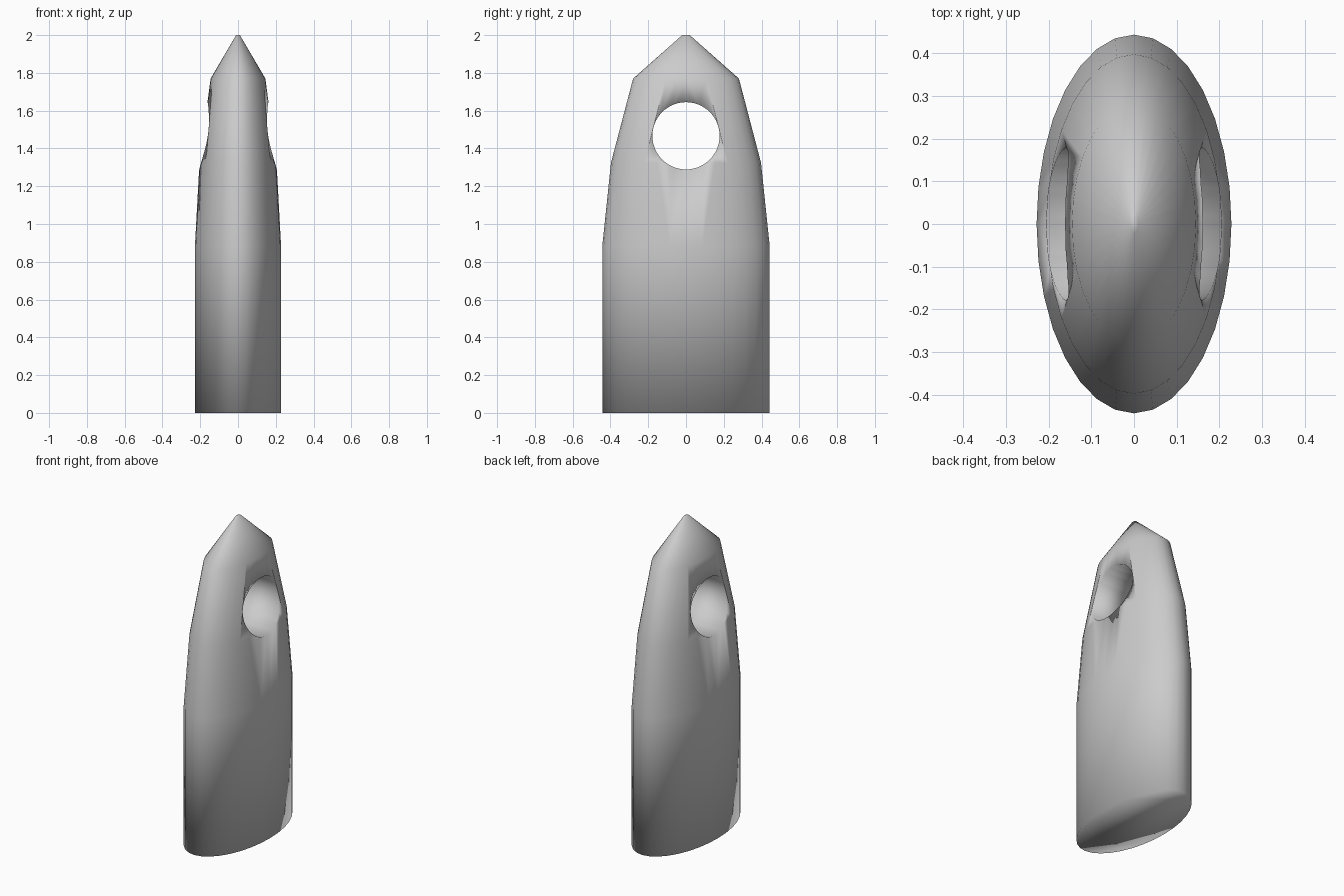
import bpy
import bmesh
import math

cube = bpy.data.objects.get("Cube")
if cube:
    bpy.data.objects.remove(cube, do_unlink=True)

SIDES = 32

grey = bpy.data.materials.new("light grey")
grey.use_nodes = True
colour = (0.6, 0.6, 0.6, 1)
grey.diffuse_color = colour
grey.node_tree.nodes["Principled BSDF"].inputs["Base Color"].default_value = colour


def finish(name, bm):
    bmesh.ops.recalc_face_normals(bm, faces=bm.faces)
    for face in bm.faces:
        face.smooth = True
    mesh = bpy.data.meshes.new(name)
    bm.to_mesh(mesh)
    bm.free()
    obj = bpy.data.objects.new(name, mesh)
    bpy.context.collection.objects.link(obj)
    mesh.materials.append(grey)
    return obj


# Tapering elliptical body: height, half width, half depth of each ring
profile = [(0, 0.228, 0.443), (0.885, 0.228, 0.443), (1.325, 0.204, 0.397),
           (1.77, 0.145, 0.28), (2.0, 0.01, 0.02)]
bm = bmesh.new()
rings = []
for z, rx, ry in profile:
    angles = [math.tau * i / SIDES for i in range(SIDES)]
    rings.append([bm.verts.new((rx * math.cos(a), ry * math.sin(a), z)) for a in angles])
for low, high in zip(rings, rings[1:]):
    for i in range(SIDES):
        j = (i + 1) % SIDES
        bm.faces.new((low[i], low[j], high[j], high[i]))
bm.faces.new(rings[0])
bm.faces.new(rings[-1])
body = finish("pointed_body", bm)

# Round hole running from side to side
bm = bmesh.new()
bmesh.ops.create_cone(bm, cap_ends=True, segments=64, radius1=0.178, radius2=0.178, depth=1)
cutter = finish("hole_cutter", bm)
cutter.rotation_euler = (0, math.pi / 2, 0)
cutter.location = (0, 0, 1.467)
cutter.hide_render = True
cutter.hide_set(True)

hole = body.modifiers.new("hole", 'BOOLEAN')
hole.operation = 'DIFFERENCE'
hole.solver = 'EXACT'
hole.object = cutter
bpy.context.view_layer.objects.active = body
body.select_set(True)
bpy.ops.object.modifier_apply(modifier=hole.name)
bpy.data.objects.remove(cutter, do_unlink=True)
